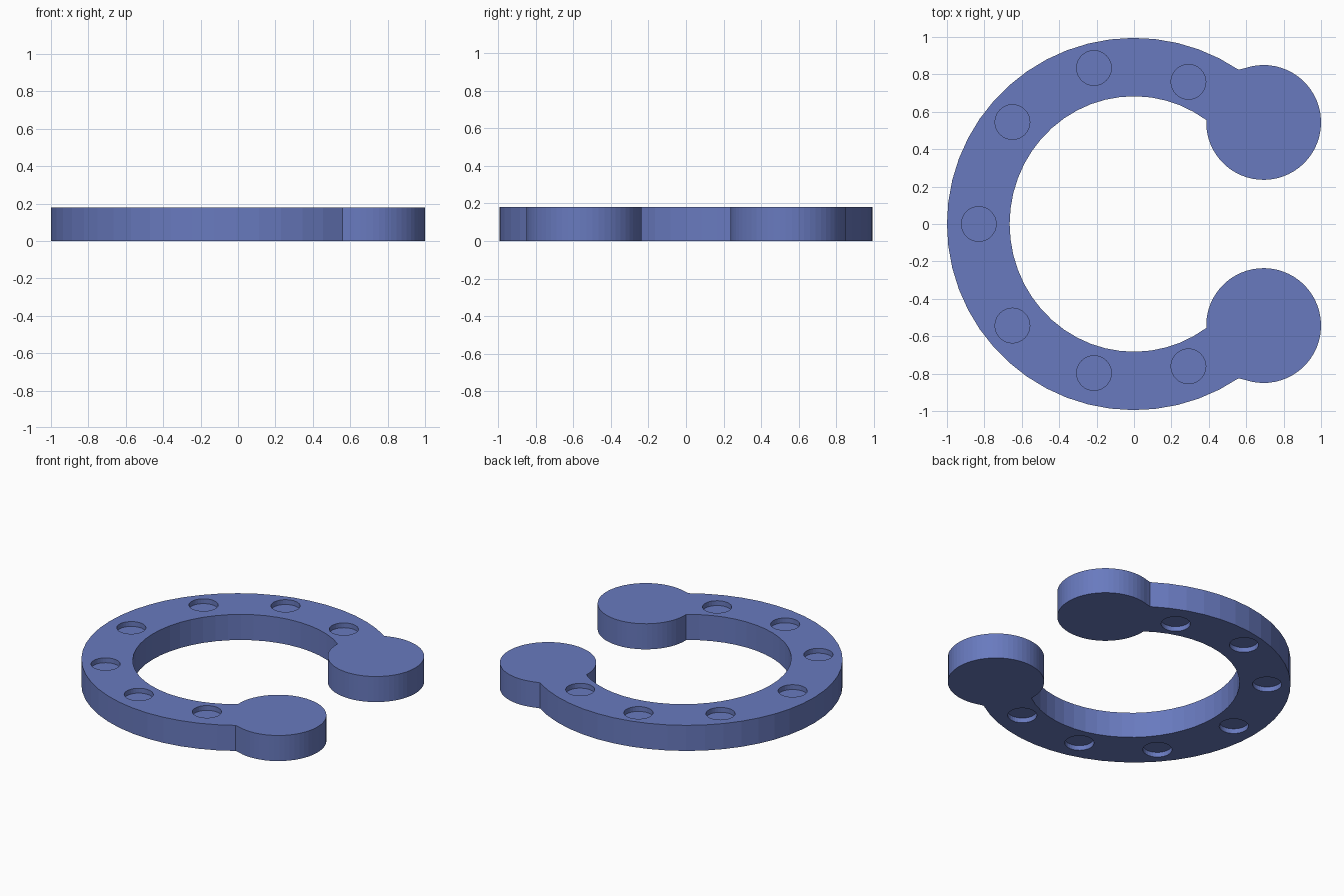
import bpy, bmesh
from math import sin, cos, radians

if "Cube" in bpy.data.objects:
    bpy.data.objects.remove(bpy.data.objects["Cube"])

H = 0.18       # plate thickness
DEPTH = 0.034  # pocket depth


def arc(cx, cy, rx, ry, a0, a1, n):
    """Points along an elliptical arc, angles in degrees, both ends included."""
    angles = [radians(a0 + (a1 - a0) * i / n) for i in range(n + 1)]
    return [(cx + rx * cos(a), cy + ry * sin(a)) for a in angles]


def prism(bm, points, z0, z1):
    """Extrude a closed outline from z0 to z1."""
    face = bm.faces.new([bm.verts.new((x, y, z0)) for x, y in points])
    out = bmesh.ops.extrude_face_region(bm, geom=[face])
    for v in out["geom"]:
        if isinstance(v, bmesh.types.BMVert):
            v.co.z = z1


blue = bpy.data.materials.new("blue")
blue.diffuse_color = (0.14, 0.195, 0.52, 1)
blue.use_nodes = True
blue.node_tree.nodes["Principled BSDF"].inputs["Base Color"].default_value = blue.diffuse_color


def make_object(name, bm):
    bmesh.ops.recalc_face_normals(bm, faces=bm.faces[:])
    mesh = bpy.data.meshes.new(name)
    bm.to_mesh(mesh)
    bm.free()
    mesh.materials.append(blue)
    obj = bpy.data.objects.new(name, mesh)
    bpy.context.collection.objects.link(obj)
    return obj


# Horseshoe outline: outer arc, lower round end, inner arc, upper round end
outer = arc(0, 0, 1.0, 0.995, 56, 304, 36)
inner = arc(0, 0, 0.665, 0.683, 305.6, 54.4, 36)
upper_end = arc(0.693, 0.543, 0.307, 0.307, -182.3, 115.7, 48)[1:-1]
lower_end = [(x, -y) for x, y in reversed(upper_end)]

bm = bmesh.new()
prism(bm, outer + lower_end + inner + upper_end, 0, H)
body = make_object("horseshoe_plate", bm)

# Shallow round pockets on both faces
holes = [(-0.83, 0), (-0.65, 0.545), (-0.65, -0.543), (-0.214, 0.834),
         (-0.214, -0.797), (0.291, 0.76), (0.291, -0.761)]
bm = bmesh.new()
for x, y in holes:
    ring = arc(x, y, 0.093, 0.093, 0, 360, 32)[:-1]
    prism(bm, ring, H - DEPTH, H + 0.1)
    prism(bm, ring, -0.1, DEPTH)
cutter = make_object("pocket_cutter", bm)
cutter.hide_render = True
cutter.display_type = 'WIRE'

mod = body.modifiers.new("pockets", 'BOOLEAN')
mod.operation = 'DIFFERENCE'
mod.solver = 'EXACT'
mod.object = cutter
